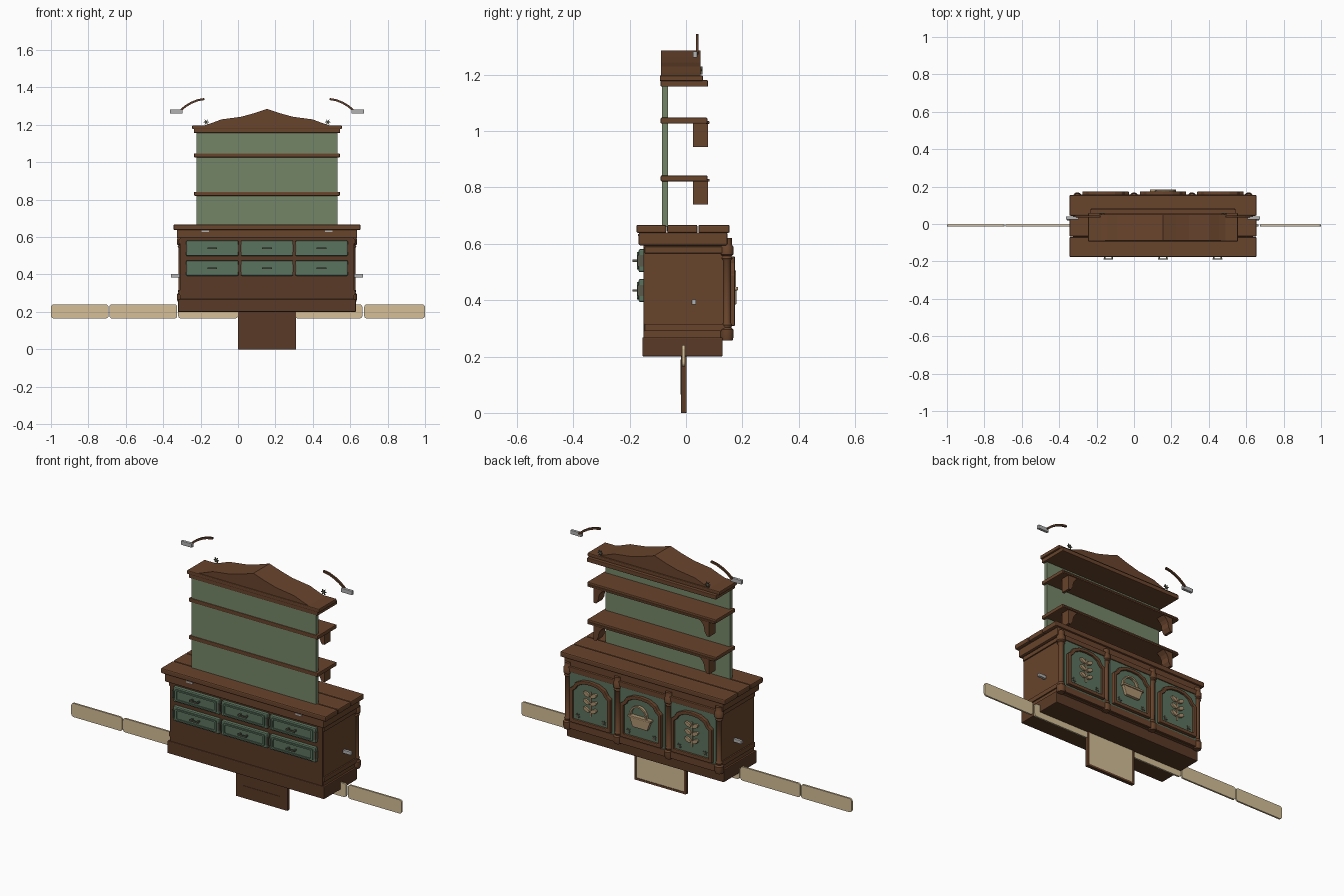
import bpy, bmesh, math

cube = bpy.data.objects.get("Cube")
if cube:
    bpy.data.objects.remove(cube, do_unlink=True)

XC = 0.155  # middle of the cabinet


def material(name, rgb):
    m = bpy.data.materials.new(name)
    m.use_nodes = True
    m.diffuse_color = (*rgb, 1)
    m.node_tree.nodes["Principled BSDF"].inputs["Base Color"].default_value = (*rgb, 1)
    return m


WOOD = material("brown wood", (0.14, 0.058, 0.025))
DARK = material("dark brown wood", (0.1, 0.042, 0.019))
SAGE = material("sage green", (0.175, 0.235, 0.137))
GREEN = material("drawer green", (0.105, 0.172, 0.112))
TAN = material("pale wood", (0.66, 0.52, 0.31))
CARVED = material("carved tan", (0.42, 0.29, 0.16))
METAL = material("grey metal", (0.45, 0.45, 0.45))
BRONZE = material("dull bronze", (0.1, 0.1, 0.07))


def finish(name, bm, mat, bevel=0.0, smooth=False):
    bmesh.ops.recalc_face_normals(bm, faces=bm.faces)
    mesh = bpy.data.meshes.new(name)
    bm.to_mesh(mesh)
    bm.free()
    mesh.materials.append(mat)
    ob = bpy.data.objects.new(name, mesh)
    bpy.context.collection.objects.link(ob)
    if bevel:
        mod = ob.modifiers.new("soft edges", 'BEVEL')
        mod.width = bevel
        mod.segments = 2
    if smooth:
        for p in mesh.polygons:
            p.use_smooth = len(p.vertices) == 4
        bpy.ops.object.select_all(action='DESELECT')
        ob.select_set(True)
        bpy.context.view_layer.objects.active = ob
        bpy.ops.object.shade_smooth_by_angle(angle=math.radians(40))
    return ob


def prism(name, pts, y0, y1, mat, bevel=0.0):
    """Extrude an x-z outline along y."""
    bm = bmesh.new()
    a = [bm.verts.new((x, y0, z)) for x, z in pts]
    b = [bm.verts.new((x, y1, z)) for x, z in pts]
    bm.faces.new(a)
    bm.faces.new(b)
    for i in range(len(pts)):
        j = (i + 1) % len(pts)
        bm.faces.new((a[i], a[j], b[j], b[i]))
    return finish(name, bm, mat, bevel)


def box(name, x0, x1, y0, y1, z0, z1, mat, bevel=0.0):
    return prism(name, [(x0, z0), (x1, z0), (x1, z1), (x0, z1)], y0, y1, mat, bevel)


def ring(name, outer, inner, y0, y1, mat, bevel=0.0):
    """Flat frame between two matching outlines."""
    bm = bmesh.new()
    loops = [[bm.verts.new((x, y, z)) for x, z in pts]
             for pts, y in ((outer, y0), (outer, y1), (inner, y1), (inner, y0))]
    for k in range(4):
        a, b = loops[k], loops[(k + 1) % 4]
        for i in range(len(a)):
            j = (i + 1) % len(a)
            bm.faces.new((a[i], a[j], b[j], b[i]))
    return finish(name, bm, mat, bevel)


def lathe(name, x, y, profile, mat, sides=16):
    bm = bmesh.new()
    rows = [[bm.verts.new((x + r * math.cos(t), y + r * math.sin(t), z))
             for t in (2 * math.pi * i / sides for i in range(sides))] for r, z in profile]
    for a, b in zip(rows, rows[1:]):
        for i in range(sides):
            j = (i + 1) % sides
            bm.faces.new((a[i], a[j], b[j], b[i]))
    bm.faces.new(rows[0])
    bm.faces.new(rows[-1])
    return finish(name, bm, mat, smooth=True)


def rounded(x0, x1, z0, z1, r):
    pts = []
    for k, (cx, cz) in enumerate(((x1 - r, z1 - r), (x0 + r, z1 - r), (x0 + r, z0 + r), (x1 - r, z0 + r))):
        for i in range(4):
            t = math.pi / 2 * (k + i / 3)
            pts.append((cx + r * math.cos(t), cz + r * math.sin(t)))
    return pts


def ellipse(cx, cz, a, b, tilt):
    c, s = math.cos(tilt), math.sin(tilt)
    return [(cx + a * math.cos(t) * c - b * math.sin(t) * s, cz + a * math.cos(t) * s + b * math.sin(t) * c)
            for t in (math.pi * i / 5 for i in range(10))]


def ribbon(path, w):
    """Outline of a strip of constant width along a path."""
    left, right = [], []
    for i, (x, z) in enumerate(path):
        (ax, az), (bx, bz) = path[max(i - 1, 0)], path[min(i + 1, len(path) - 1)]
        d = math.hypot(bx - ax, bz - az)
        nx, nz = -(bz - az) / d * w / 2, (bx - ax) / d * w / 2
        left.append((x + nx, z + nz))
        right.append((x - nx, z - nz))
    return left + right[::-1]


def arch(cx, w, z0, z1):
    h = z1 - z0
    half = [(1, 0), (1, .74), (.84, .8), (.72, .9), (.4, .98)]
    return [(cx + w * u, z0 + h * v) for u, v in half + [(0, 1)] + [(-u, v) for u, v in half[::-1]]]


# Cabinet carcass, plinth and worktop
box("cabinet_body", XC - .465, XC + .465, -.147, .148, .26, .6, WOOD)
box("plinth", XC - .475, XC + .475, -.155, .13, .2, .268, DARK, .004)
box("front_panel", XC - .463, XC + .463, -.15, -.145, .268, .6, DARK)
box("cornice", XC - .482, XC + .482, -.168, .147, .594, .64, WOOD, .006)
for y0, y1 in ((-.176, -.07), (-.067, .041), (.044, .155)):
    box("worktop_board", XC - .5, XC + .5, y0, y1, .638, .667, WOOD, .006)
for z0, z1 in ((.566, .59), (.29, .316)):
    box("side_moulding", XC - .472, XC + .472, -.147, .15, z0, z1, WOOD, .003)
for s in (-1, 1):
    x = XC + s * .49
    box("side_handle", x - .024, x + .024, .02, .036, .384, .402, METAL, .002)
    box("worktop_hinge", XC + s * .33 - .02, XC + s * .33 + .02, -.171, -.166, .627, .635, METAL)

# Drawers with raised inner panels and bar pulls
for i in (-1, 0, 1):
    cx = XC + i * .292
    for cz in (.54, .434):
        box("drawer_front", cx - .14, cx + .14, -.168, -.145, cz - .041, cz + .041, GREEN, .006)
        ring("drawer_rim", rounded(cx - .125, cx + .125, cz - .031, cz + .031, .008),
             rounded(cx - .115, cx + .115, cz - .023, cz + .023, .006), -.174, -.167, GREEN)
        box("drawer_pull", cx - .026, cx + .026, -.19, -.184, cz - .004, cz + .004, BRONZE)
        for s in (-1, 1):
            box("pull_post", cx + s * .02 - .004, cx + s * .02 + .004, -.186, -.166, cz - .004, cz + .004, BRONZE)
            box("drawer_bracket", cx + s * .138 - .004, cx + s * .138 + .004, -.172, -.15, cz - .02, cz + .02, BRONZE)

# Turned columns along the door side
shaft = [(.02, .256), (.024, .27), (.024, .295), (.016, .302), (.019, .312), (.014, .32), (.014, .54),
         (.02, .548), (.016, .556), (.023, .562), (.023, .59), (.018, .596), (.018, .62)]
for u in (-.458, -.155, .155, .458):
    lathe("column", XC + u, .145, shaft, WOOD)
box("door_top_rail", XC - .46, XC + .46, .14, .159, .572, .6, WOOD, .003)
box("door_bottom_rail", XC - .46, XC + .46, .14, .159, .262, .3, WOOD, .003)

# Arched doors with carved ornaments
for i in (-1, 0, 1):
    cx = XC + i * .307
    box("door_panel", cx - .136, cx + .136, .145, .154, .3, .572, GREEN)
    ring("door_arch_frame", arch(cx, .124, .308, .555), arch(cx, .104, .328, .537), .153, .174, WOOD, .004)
    prism("door_inset", arch(cx, .105, .327, .538), .15, .163, GREEN)
    if i == 0:
        prism("basket", [(cx - .045, .385), (cx + .045, .385), (cx + .065, .44), (cx - .065, .44)],
              .16, .18, CARVED, .004)
        box("basket_rim", cx - .07, cx + .07, .16, .185, .435, .447, CARVED, .003)
        arc = [(cx + .012 + .05 * math.cos(t), .445 + .055 * math.sin(t))
               for t in (math.pi * k / 8 for k in range(9))]
        prism("basket_handle", ribbon(arc, .009), .162, .178, CARVED)
    else:
        box("sprig_stem", cx - .003, cx + .003, .16, .168, .365, .5, CARVED)
        for k in range(3):
            for s in (-1, 1):
                prism("sprig_leaf", ellipse(cx + s * .022, .4 + k * .042, .021, .011, s * .5),
                      .16, .174, CARVED, .002)
    for s in (-1, 1):
        for tilt in (.4, 1.2, 2.4):
            prism("corner_sprig", ellipse(cx + s * .078, .35, .014, .003, s * tilt), .16, .167, BRONZE)

# Upper dresser: back board, shelves and brackets
box("back_board", XC - .376, XC + .376, -.085, -.064, .66, 1.165, SAGE)
for z in (.831, 1.036):
    box("shelf", XC - .39, XC + .39, -.09, .076, z - .01, z + .011, WOOD, .004)
    box("shelf_lip", XC - .385, XC + .385, .07, .084, z - .011, z - .001, WOOD, .003)
    for s in (-1, 1):
        curve = [(.35, -.01), (.35, -.092), (.335, -.092), (.322, -.07), (.318, -.045), (.308, -.028), (.288, -.01)]
        prism("shelf_bracket", [(XC + s * u, z + v) for u, v in curve], .025, .078, WOOD)

# Crown
box("crown_shelf", XC - .39, XC + .39, -.09, .078, 1.157, 1.18, WOOD, .003)
box("crown_moulding", XC - .4, XC + .4, -.093, .06, 1.177, 1.197, WOOD, .004)
half = [(.385, 1.18), (.35, 1.192), (.3, 1.208), (.245, 1.229), (.14, 1.243), (.07, 1.262)]
gable = [(XC + u, z) for u, z in half] + [(XC, 1.285)] + [(XC - u, z) for u, z in half[::-1]]
prism("pediment", gable, -.088, .052, WOOD)
for s in (-1, 1):
    # Small flowers and the loose curved arms with metal ends
    for k in range(3):
        prism("flower_petal", ellipse(XC + s * .325, 1.215, .016, .003, k * math.pi / 3), .052, .058, BRONZE)
    path = [(XC + s * u, z) for u, z in ((.335, 1.338), (.37, 1.332), (.405, 1.318), (.435, 1.3), (.465, 1.275))]
    prism("curved_arm", ribbon(path, .011), .035, .045, DARK)
    x = XC + s * .485
    box("arm_end", x - .033, x + .033, .024, .04, 1.26, 1.282, METAL, .002)

# Pale slats passing under the plinth
for x0, x1 in ((-1, -.692), (-.688, -.325), (-.32, .0), (.003, .3), (.306, .665), (.675, 1)):
    prism("slat", rounded(x0, x1, .165, .24, .014), -.014, -.004, TAN)

# Hanging panel, framed and pale on its rear side
box("hanging_panel", XC - .156, XC + .156, -.018, -.003, 0, .21, DARK)
box("panel_rear_plate", XC - .146, XC + .146, -.004, -.001, .01, .205, TAN)
ring("panel_rear_frame", rounded(XC - .156, XC + .156, 0, .21, .002),
     rounded(XC - .145, XC + .145, .011, .2, .002), -.004, .002, WOOD)
ring("panel_front_line", rounded(XC - .115, XC + .115, .065, .19, .002),
     rounded(XC - .112, XC + .112, .068, .187, .002), -.02, -.017, DARK)
